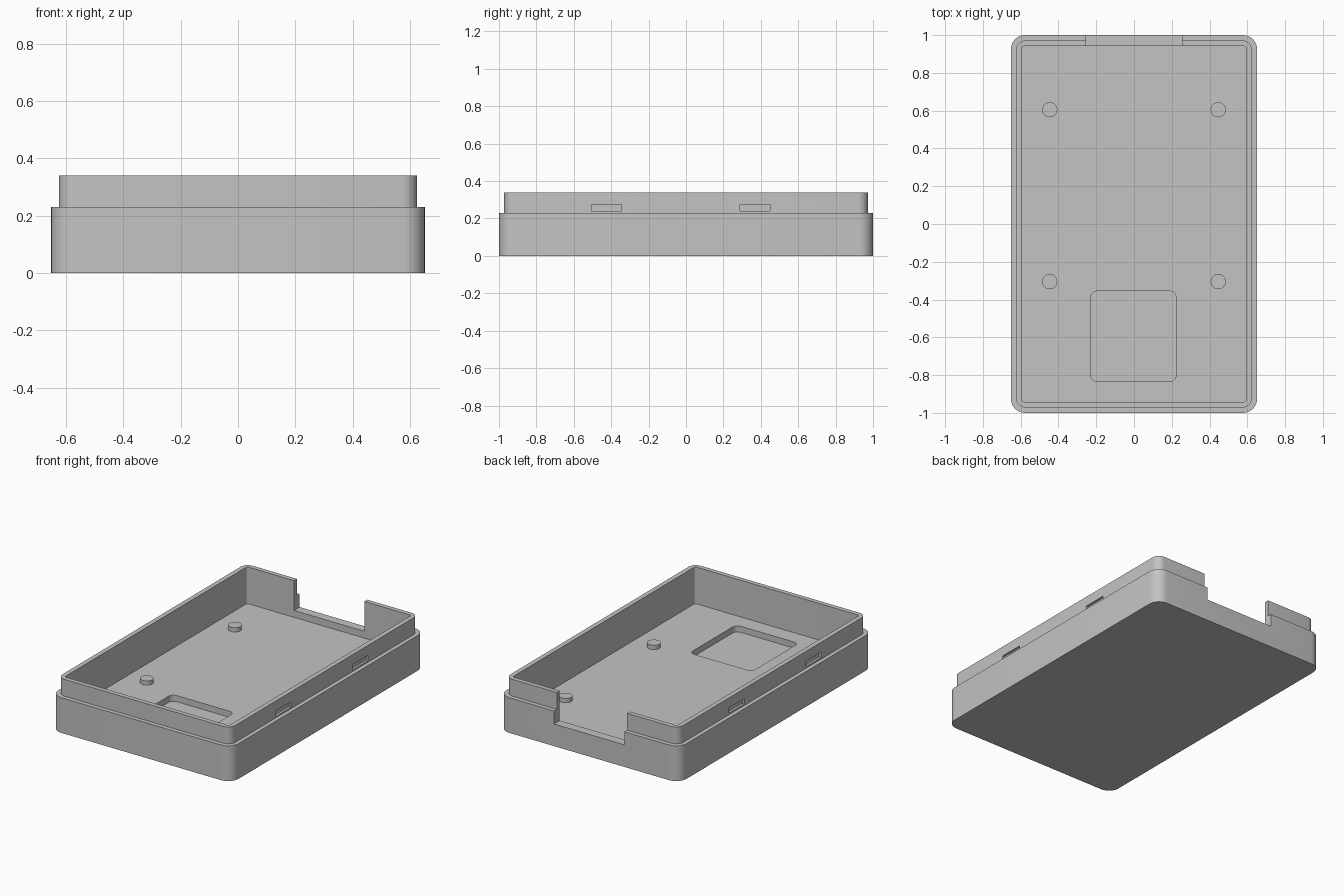
import bpy, bmesh, math

cube = bpy.data.objects.get("Cube")
if cube:
    bpy.data.objects.remove(cube, do_unlink=True)

grey = bpy.data.materials.new("plain grey")
grey.use_nodes = True
grey.diffuse_color = (0.55, 0.55, 0.55, 1)
grey.node_tree.nodes["Principled BSDF"].inputs["Base Color"].default_value = (0.55, 0.55, 0.55, 1)


def rounded_rect(hx, hy, r, cx=0, cy=0, steps=8):
    """Outline of a rounded rectangle, counter-clockwise from above."""
    pts = []
    for k, (sx, sy) in enumerate([(1, 1), (-1, 1), (-1, -1), (1, -1)]):
        for i in range(steps + 1):
            a = math.pi / 2 * (k + i / steps)
            pts.append((cx + sx * (hx - r) + r * math.cos(a),
                        cy + sy * (hy - r) + r * math.sin(a)))
    return pts


def loft(name, rings):
    """Skin a list of (outline, z) rings and cap both ends."""
    bm = bmesh.new()
    loops = [[bm.verts.new((x, y, z)) for x, y in outline] for outline, z in rings]
    n = len(loops[0])
    for a, b in zip(loops, loops[1:]):
        for i in range(n):
            j = (i + 1) % n
            bm.faces.new((a[i], a[j], b[j], b[i]))
    bm.faces.new(loops[0][::-1])
    bm.faces.new(loops[-1])
    bmesh.ops.recalc_face_normals(bm, faces=bm.faces)
    mesh = bpy.data.meshes.new(name)
    bm.to_mesh(mesh)
    bm.free()
    mesh.materials.append(grey)
    obj = bpy.data.objects.new(name, mesh)
    bpy.context.collection.objects.link(obj)
    return obj


def block(name, x0, x1, y0, y1, z0, z1):
    outline = [(x0, y0), (x1, y0), (x1, y1), (x0, y1)]
    return loft(name, [(outline, z0), (outline, z1)])


def select(obj):
    bpy.ops.object.select_all(action='DESELECT')
    obj.select_set(True)
    bpy.context.view_layer.objects.active = obj


def smooth(obj):
    select(obj)
    bpy.ops.object.shade_smooth_by_angle(angle=math.radians(30))


FLOOR, STEP, RIM = 0.10, 0.23, 0.34

# Tray with a stepped lip and open inside
outer = rounded_rect(0.652, 1.0, 0.075)
lip = rounded_rect(0.625, 0.972, 0.052)
inner = rounded_rect(0.594, 0.942, 0.014)
tray = loft("case_tray", [(outer, 0), (outer, STEP), (lip, STEP),
                          (lip, RIM), (inner, RIM), (inner, FLOOR)])

# Cutters: floor pocket, rear opening, snap slots on both sides
pocket = rounded_rect(0.226, 0.24, 0.035, -0.003, -0.595)
cutters = [
    loft("pocket_cutter", [(pocket, FLOOR - 0.04), (pocket, FLOOR + 0.05)]),
    block("opening_cutter", -0.254, 0.254, 0.9, 1.1, 0.145, 0.5),
]
for side in (-1, 1):
    for y in (-0.425, 0.37):
        x0, x1 = sorted((side * 0.61, side * 0.7))
        cutters.append(block("slot_cutter", x0, x1, y - 0.08, y + 0.08, 0.24, 0.275))

select(tray)
for cutter in cutters:
    mod = tray.modifiers.new("cut", 'BOOLEAN')
    mod.operation = 'DIFFERENCE'
    mod.solver = 'EXACT'
    mod.object = cutter
    cutter.hide_render = True
    bpy.ops.object.modifier_apply(modifier=mod.name)
for cutter in cutters:
    bpy.data.objects.remove(cutter, do_unlink=True)
smooth(tray)

# Four round standoffs on the floor
for x in (-0.446, 0.446):
    for y in (-0.305, 0.605):
        disc = rounded_rect(0.04, 0.04, 0.04, x, y)
        # drop the doubled points where the quarter arcs meet
        disc = [p for i, p in enumerate(disc) if i % 9 != 8]
        smooth(loft("standoff", [(disc, FLOOR - 0.005), (disc, FLOOR + 0.028)]))
